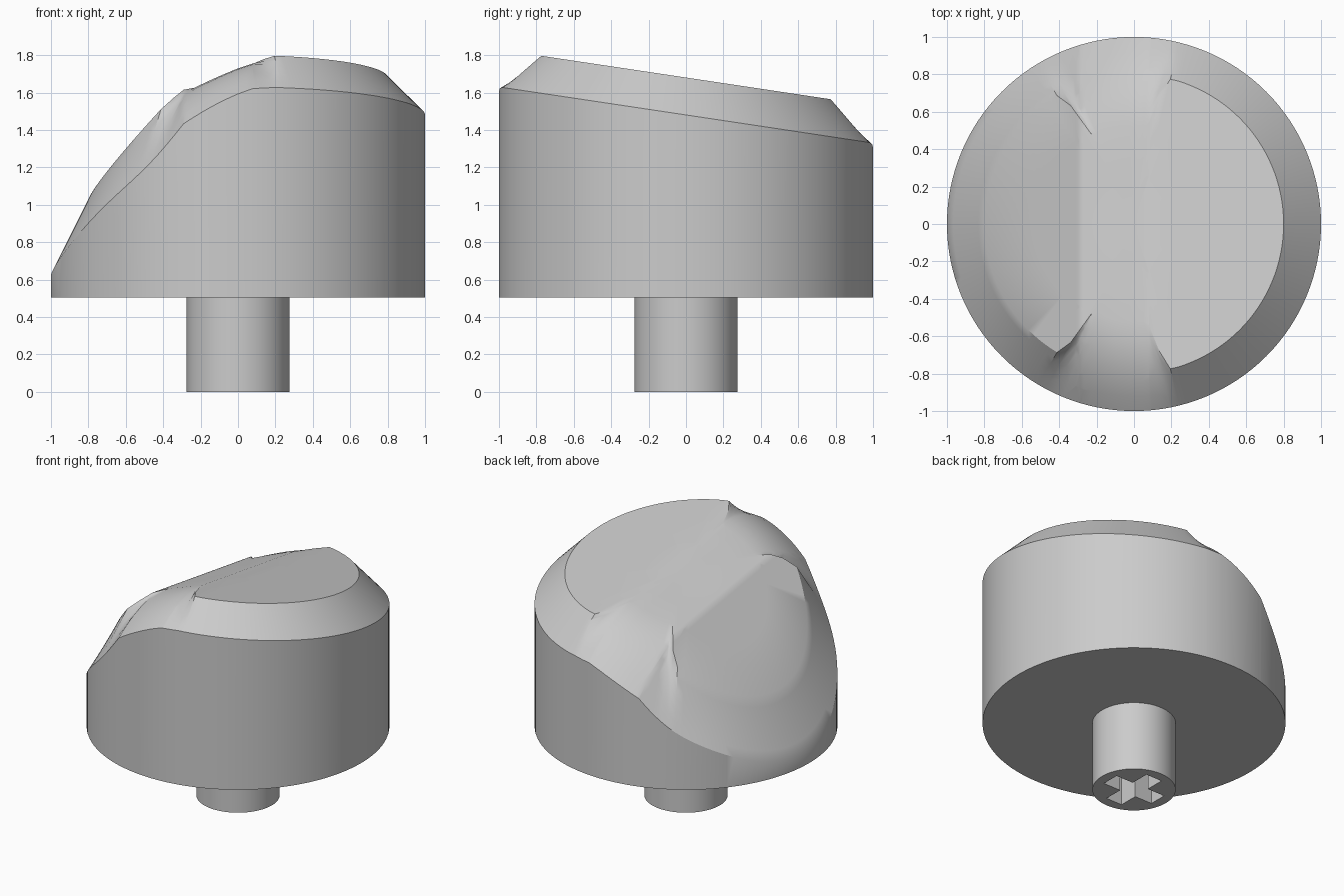
import bpy, bmesh, math
from mathutils import Vector

if "Cube" in bpy.data.objects:
    bpy.data.objects.remove(bpy.data.objects["Cube"], do_unlink=True)

grey = bpy.data.materials.new("plain grey")
grey.use_nodes = True
grey.diffuse_color = (0.6, 0.6, 0.6, 1)
grey.node_tree.nodes["Principled BSDF"].inputs["Base Color"].default_value = (0.6, 0.6, 0.6, 1)

SEGMENTS = 128
BASE = 0.505
STEM_RADIUS = 0.275
# Height of the top along x: steep facet, gentle strip, level face
PROFILE = [(-1.0, 0.82), (-0.29, 1.53), (0.0, 1.645), (0.08, 1.672), (0.2, 1.68), (1.0, 1.68)]


def smoothstep(a, b, v):
    t = min(max((v - a) / (b - a), 0), 1)
    return t * t * (3 - 2 * t)


def dip(c):
    """One across the middle strip, zero elsewhere; c is the cosine of the angle."""
    return smoothstep(-0.5, -0.42, c) * (1 - smoothstep(0.12, 0.25, c))


def face_radius(c):
    return 0.8 - 0.28 * dip(c)


def profile_height(x):
    for (x0, z0), (x1, z1) in zip(PROFILE, PROFILE[1:]):
        if x <= x1:
            return z0 + (z1 - z0) * (x - x0) / (x1 - x0)
    return PROFILE[-1][1]


def top_height(x, y):
    r = math.hypot(x, y)
    c = x / r if r > 0 else 1
    inner = face_radius(c)
    t = max(0, (r - inner) / (1 - inner))
    hollow = 0.06 * math.exp(-((x + 0.45) / 0.25) ** 2)
    return profile_height(x) - 0.15 * y - 0.2 * t ** (1 + dip(c)) - hollow * t


def finish(bm, name):
    bmesh.ops.recalc_face_normals(bm, faces=bm.faces)
    mesh = bpy.data.meshes.new(name)
    bm.to_mesh(mesh)
    bm.free()
    mesh.materials.append(grey)
    obj = bpy.data.objects.new(name, mesh)
    bpy.context.collection.objects.link(obj)
    return obj


def activate(obj):
    bpy.ops.object.select_all(action="DESELECT")
    obj.select_set(True)
    bpy.context.view_layer.objects.active = obj


def shade(obj):
    activate(obj)
    bpy.ops.object.shade_smooth_by_angle(angle=math.radians(30))


# Knob cap: a flat ringed disc, cut along the creases, then raised
bm = bmesh.new()
angles = [math.tau * i / SEGMENTS for i in range(SEGMENTS)]
rings = []
for k in range(9):
    ring = []
    for a in angles:
        inner = face_radius(math.cos(a))
        r = inner * (k + 1) / 3 if k < 3 else inner + (1 - inner) * (k - 2) / 6
        ring.append(bm.verts.new((r * math.cos(a), r * math.sin(a), 0)))
    rings.append(ring)
centre = bm.verts.new((0, 0, 0))
for i in range(SEGMENTS):
    j = (i + 1) % SEGMENTS
    bm.faces.new((centre, rings[0][i], rings[0][j]))
    for low, high in zip(rings, rings[1:]):
        bm.faces.new((low[i], high[i], high[j], low[j]))
for x in (-0.31, -0.29, -0.27, 0.0, 0.08, 0.2):
    bmesh.ops.bisect_plane(bm, geom=bm.verts[:] + bm.edges[:] + bm.faces[:],
                           dist=1e-5, plane_co=(x, 0, 0), plane_no=(1, 0, 0))
for v in bm.verts:
    v.co.z = top_height(v.co.x, v.co.y)

# Cap wall and underside
rim = [e for e in bm.edges if e.is_boundary]
wall = bmesh.ops.extrude_edge_only(bm, edges=rim)["geom"]
for v in wall:
    if isinstance(v, bmesh.types.BMVert):
        v.co.z = BASE
lower = [e for e in wall if isinstance(e, bmesh.types.BMEdge) and e.is_boundary]
bmesh.ops.contextual_create(bm, geom=lower)
shade(finish(bm, "knob_cap"))

# Stem
bm = bmesh.new()
bmesh.ops.create_cone(bm, cap_ends=True, segments=64, radius1=STEM_RADIUS,
                      radius2=STEM_RADIUS, depth=BASE)
bmesh.ops.translate(bm, vec=(0, 0, BASE / 2), verts=bm.verts)
stem = finish(bm, "stem")

# Cross-shaped socket in the stem end
for size in ((0.41, 0.13, 0.8), (0.13, 0.41, 0.8)):
    bm = bmesh.new()
    bmesh.ops.create_cube(bm, size=1)
    bmesh.ops.scale(bm, vec=Vector(size), verts=bm.verts)
    cutter = finish(bm, "socket_cutter")
    cutter.hide_render = True
    cut = stem.modifiers.new("socket", "BOOLEAN")
    cut.operation = "DIFFERENCE"
    cut.solver = "EXACT"
    cut.object = cutter
    activate(stem)
    bpy.ops.object.modifier_apply(modifier=cut.name)
    bpy.data.objects.remove(cutter, do_unlink=True)
shade(stem)
